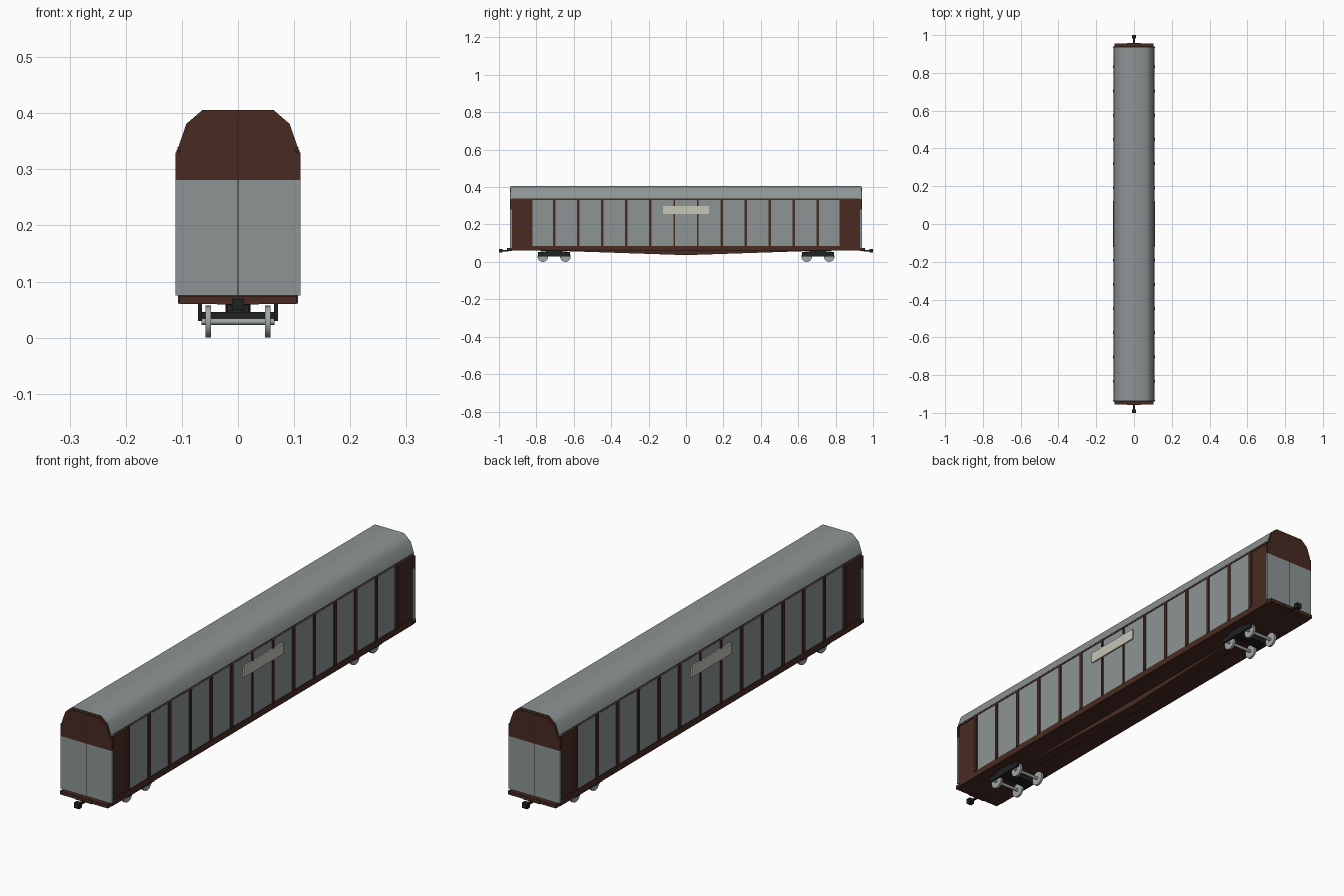
import bpy, bmesh, math
from mathutils import Matrix, Vector

old = bpy.data.objects.get("Cube")
if old:
    bpy.data.objects.remove(old)


def material(name, rgb):
    m = bpy.data.materials.new(name)
    m.use_nodes = True
    m.diffuse_color = (*rgb, 1)
    m.node_tree.nodes["Principled BSDF"].inputs["Base Color"].default_value = (*rgb, 1)
    return m


GREY = material("wagon_grey", (0.27, 0.30, 0.30))
BROWN = material("wagon_brown", (0.066, 0.024, 0.016))
DARK = material("seam_dark", (0.03, 0.013, 0.01))
BLACK = material("running_gear_black", (0.014, 0.015, 0.016))
STEEL = material("wheel_steel", (0.36, 0.38, 0.38))
CREAM = material("sign_cream", (0.58, 0.56, 0.48))


def finish(name, bm, *mats):
    bmesh.ops.recalc_face_normals(bm, faces=bm.faces)
    me = bpy.data.meshes.new(name)
    bm.to_mesh(me)
    bm.free()
    for m in mats:
        me.materials.append(m)
    ob = bpy.data.objects.new(name, me)
    bpy.context.collection.objects.link(ob)
    return ob


def box(name, xs, ys, zs, mat):
    bm = bmesh.new()
    size = [r[1] - r[0] for r in (xs, ys, zs)]
    mid = [(r[0] + r[1]) / 2 for r in (xs, ys, zs)]
    bmesh.ops.create_cube(bm, size=1, matrix=Matrix.Translation(mid) @ Matrix.Diagonal((*size, 1)))
    return finish(name, bm, mat)


def prism(name, points, axis, lo, hi, *mats):
    """Extrude a profile along x (points are y, z) or along y (points are x, z)."""
    bm = bmesh.new()
    place = (lambda a, b: (lo, a, b)) if axis == 0 else (lambda a, b: (a, lo, b))
    face = bm.faces.new([bm.verts.new(place(*p)) for p in points])
    new = bmesh.ops.extrude_face_region(bm, geom=[face])["geom"]
    shift = Vector((0, 0, 0))
    shift[axis] = hi - lo
    bmesh.ops.translate(bm, vec=shift, verts=[v for v in new if isinstance(v, bmesh.types.BMVert)])
    return finish(name, bm, *mats)


def cylinders(name, centres, radius, depth, sides, mat):
    """Smooth cylinders lying along x."""
    bm = bmesh.new()
    for c in centres:
        bmesh.ops.create_cone(bm, cap_ends=True, segments=sides, radius1=radius, radius2=radius,
                              depth=depth, matrix=Matrix.Translation(c) @ Matrix.Rotation(math.pi / 2, 4, "Y"))
    smooth(finish(name, bm, mat), 40)


def smooth(ob, degrees):
    bpy.ops.object.select_all(action="DESELECT")
    ob.select_set(True)
    bpy.context.view_layer.objects.active = ob
    bpy.ops.object.shade_smooth_by_angle(angle=math.radians(degrees))


def mirrored(half):
    return half + [(-a, b) for a, b in reversed(half)]


# Body core and underframe
box("body_core", (-0.104, 0.104), (-0.932, 0.932), (0.07, 0.338), BROWN)
box("underframe", (-0.104, 0.104), (-0.955, 0.955), (0.06, 0.074), BROWN)
prism("centre_sill", [(-0.93, 0.062), (-0.63, 0.057), (0, 0.036), (0.63, 0.057), (0.93, 0.062)],
      0, -0.022, 0.022, BROWN)

# Roof with brown ends
roof = prism("roof", mirrored([(0.108, 0.335), (0.092, 0.381), (0.063, 0.406)]), 1, -0.938, 0.938, GREY, BROWN)
for f in roof.data.polygons:
    f.material_index = int(abs(f.normal.y) > 0.9)
smooth(roof, 60)

# Long sides: sliding panels, ribs, rails and sign
PITCH = 0.128
for side, s in (("left", 1), ("right", -1)):
    def plate(name, depth, ys, zs, mat):
        box(f"{side}_{name}", sorted((s * 0.103, s * depth)), ys, zs, mat)

    plate("panels", 0.1055, (-0.82, 0.82), (0.086, 0.332), GREY)
    for i in range(14):
        y = (i - 6.5) * PITCH
        half = 0.004 if abs(y) < PITCH else 0.007
        plate(f"rib_{i + 1}", 0.110, (y - half, y + half), (0.084, 0.334), BROWN)
    plate("bottom_rail", 0.107, (-0.93, 0.93), (0.061, 0.086), BROWN)
    plate("top_rail", 0.1075, (-0.93, 0.93), (0.332, 0.34), BROWN)
    plate("sign", 0.1115, (-0.123, 0.123), (0.257, 0.3), CREAM)

# Ends: grey doors, brown upper band, gable, seam and coupler
for end, s in (("front", -1), ("back", 1)):
    def span(a, b):
        return sorted((s * a, s * b))

    box(f"{end}_end_doors", (-0.111, 0.111), span(0.931, 0.94), (0.075, 0.281), GREY)
    box(f"{end}_end_upper_band", (-0.111, 0.111), span(0.931, 0.94), (0.281, 0.33), BROWN)
    prism(f"{end}_gable", mirrored([(0.104, 0.33), (0.087, 0.376), (0.06, 0.396)]), 1, *span(0.934, 0.94), BROWN)
    box(f"{end}_door_seam", (-0.001, 0.001), span(0.939, 0.9408), (0.076, 0.396), DARK)
    box(f"{end}_coupler_pocket", (-0.037, 0.037), span(0.93, 0.957), (0.059, 0.073), BROWN)
    box(f"{end}_coupler_shank", (-0.004, 0.004), span(0.95, 0.985), (0.055, 0.063), BLACK)
    box(f"{end}_coupler_head", (-0.011, 0.011), span(0.982, 1), (0.049, 0.07), BLACK)

# Bogies
FRAME = [(0.085, 0.03), (0.085, 0.052), (0.05, 0.052), (0.035, 0.066)]
R = 0.0285
for end, s in (("front", -1), ("back", 1)):
    c = s * 0.705
    outline = [(c + a, b) for a, b in mirrored(FRAME)]
    for side, x in (("left", 0.064), ("right", -0.071)):
        prism(f"{end}_bogie_{side}_frame", outline, 0, x, x + 0.007, BLACK)
    box(f"{end}_bogie_bolster", (-0.065, 0.065), (c - 0.025, c + 0.025), (0.028, 0.046), BLACK)
    box(f"{end}_bogie_pivot", (-0.02, 0.02), (c - 0.02, c + 0.02), (0.044, 0.062), BLACK)
    axles = [c - 0.06, c + 0.06]
    cylinders(f"{end}_wheels", [(x, y, R) for x in (-0.053, 0.053) for y in axles], R, 0.009, 24, STEEL)
    cylinders(f"{end}_axles", [(0, y, R) for y in axles], 0.006, 0.13, 12, STEEL)
